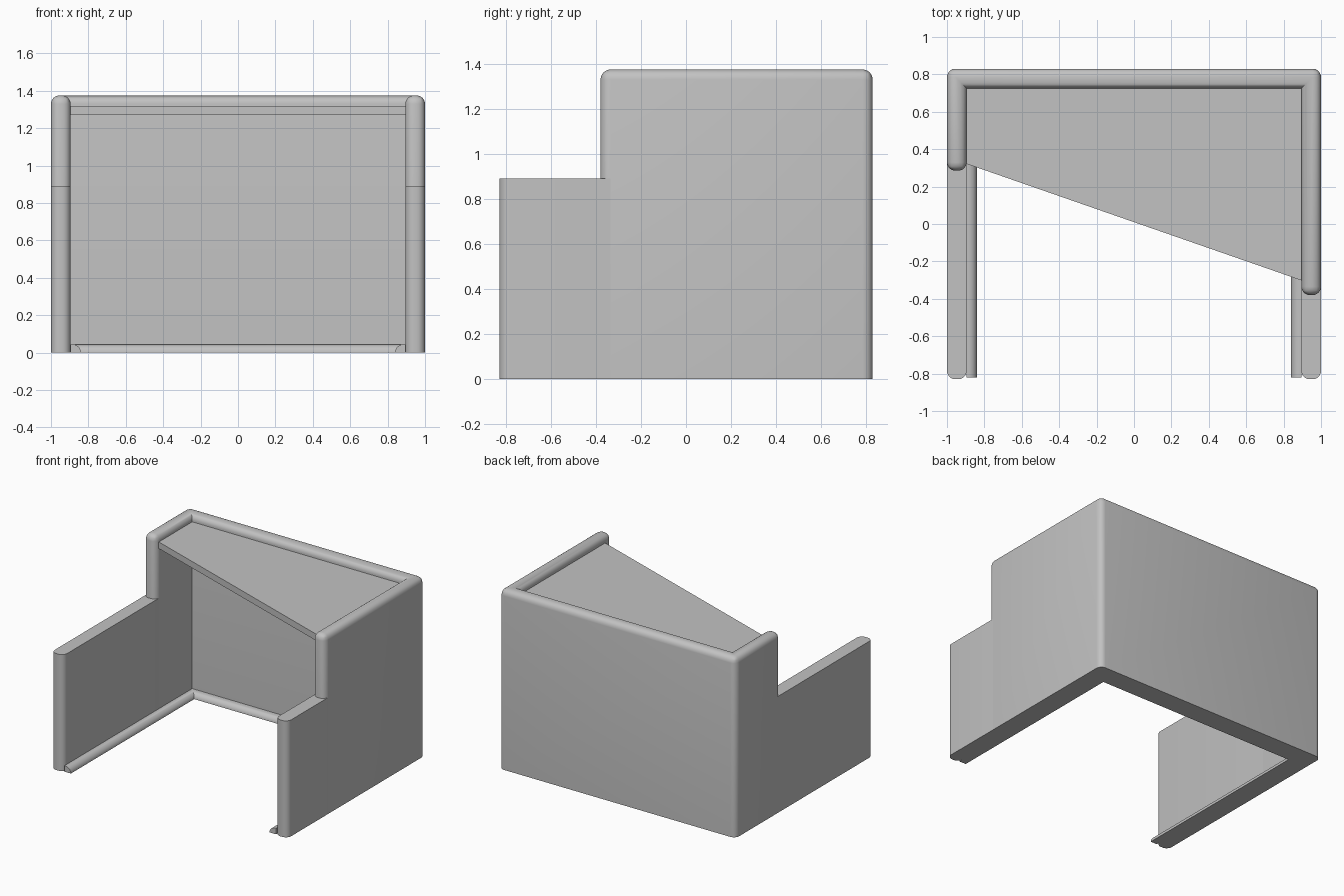
import bpy, bmesh, math

cube = bpy.data.objects.get("Cube")
if cube:
    bpy.data.objects.remove(cube, do_unlink=True)

grey = bpy.data.materials.new("light_grey")
grey.use_nodes = True
grey.diffuse_color = (0.54, 0.54, 0.54, 1)
grey.node_tree.nodes["Principled BSDF"].inputs["Base Color"].default_value = (0.54, 0.54, 0.54, 1)

X, Y, T = 1.0, 0.83, 0.105      # half width, half depth, wall thickness
HIGH, LOW, R = 1.375, 0.89, 0.045  # wall heights, edge rounding
LEFT_END, RIGHT_END = -0.38, 0.285  # front ends of the tall side walls
IX, IY = X - T, Y - T


def finish(name, bm):
    bmesh.ops.recalc_face_normals(bm, faces=bm.faces[:])
    mesh = bpy.data.meshes.new(name)
    bm.to_mesh(mesh)
    bm.free()
    mesh.materials.append(grey)
    obj = bpy.data.objects.new(name, mesh)
    bpy.context.collection.objects.link(obj)
    bpy.ops.object.select_all(action='DESELECT')
    obj.select_set(True)
    bpy.context.view_layer.objects.active = obj
    bpy.ops.object.shade_smooth_by_angle(angle=math.radians(35))
    return obj


def prism(name, outline, z0, z1, round_edge=None):
    """Extrude a plan outline and round the edges chosen by a rule."""
    bm = bmesh.new()
    face = bm.faces.new([bm.verts.new((x, y, z0)) for x, y in outline])
    out = bmesh.ops.extrude_face_region(bm, geom=[face])
    for v in out["geom"]:
        if isinstance(v, bmesh.types.BMVert):
            v.co.z = z1
    if round_edge:
        edges = [e for e in bm.edges if round_edge(e.verts[0].co, e.verts[1].co)]
        bmesh.ops.bevel(bm, geom=edges, offset=R, segments=6, profile=0.5,
                        affect='EDGES', clamp_overlap=True)
    return finish(name, bm)


# Tall U-shaped wall: rounded top rim, outer corners and front ends
def tall_rule(a, b):
    top = min(a.z, b.z) > HIGH - 0.001
    upright = abs(a.z - b.z) > 0.1
    inner_corner = abs(a.y - IY) < 0.001
    return top or (upright and not inner_corner)


prism("tall_surround_wall",
      [(-X, RIGHT_END), (-IX, RIGHT_END), (-IX, IY), (IX, IY),
       (IX, LEFT_END), (X, LEFT_END), (X, Y), (-X, Y)],
      0, HIGH, tall_rule)


# Low side walls: flat top, rounded front end
def low_rule(a, b):
    return abs(a.z - b.z) > 0.1 and a.y < -Y + 0.001


for name, side, end in (("left_low_wall", 1, LEFT_END), ("right_low_wall", -1, RIGHT_END)):
    back = end + R
    prism(name, [(side * IX, -Y), (side * X, -Y), (side * X, back), (side * IX, back)],
          0, LOW, low_rule)

# Slanted roof panel held between the tall walls
prism("top_panel", [(-IX - 0.01, 0.325), (IX + 0.01, -0.305),
                    (IX + 0.01, IY + 0.01), (-IX - 0.01, IY + 0.01)], 1.27, 1.32)

# Rounded skirting swept along the inside foot of the walls
profile = [(0, 0), (0, R)]
for i in range(9):
    a = math.pi / 2 * (1 - i / 8)
    profile.append((0.01 + R * math.cos(a), R * math.sin(a)))
bm = bmesh.new()
rings = []
for side, at_front in ((-1, True), (-1, False), (1, False), (1, True)):
    rings.append([bm.verts.new((side * (IX - d), -0.82 if at_front else IY - d, z))
                  for d, z in profile])
n = len(profile)
for r0, r1 in zip(rings, rings[1:]):
    for i in range(n):
        j = (i + 1) % n
        bm.faces.new((r0[i], r0[j], r1[j], r1[i]))
bm.faces.new(rings[0])
bm.faces.new(rings[-1])
finish("skirting", bm)
